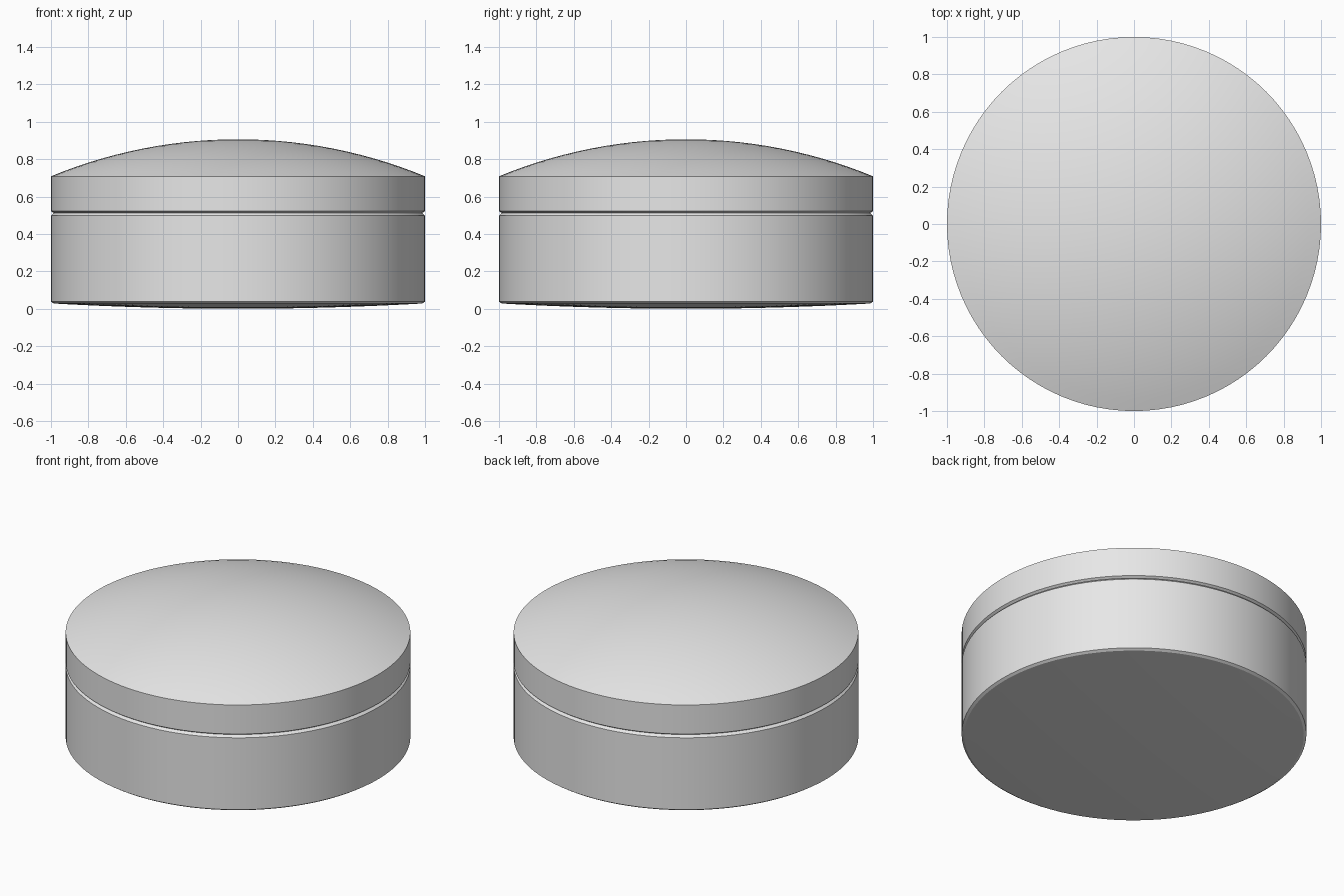
import bpy, bmesh, math
from mathutils import Vector

SIDES = 96
RINGS = 14

cube = bpy.data.objects.get("Cube")
if cube:
    bpy.data.objects.remove(cube, do_unlink=True)

grey = bpy.data.materials.new("plain_grey")
grey.use_nodes = True
colour = (0.8, 0.8, 0.8, 1.0)
grey.diffuse_color = colour
grey.node_tree.nodes["Principled BSDF"].inputs["Base Color"].default_value = colour


def dome(radius, z_rim, z_centre):
    """Circular arc profile from the rim to the axis."""
    rise = z_centre - z_rim
    ball = (radius ** 2 + rise ** 2) / (2 * abs(rise))
    sign = math.copysign(1, rise)
    sweep = math.asin(radius / ball)
    points = []
    for i in range(RINGS, -1, -1):
        a = sweep * i / RINGS
        points.append((ball * math.sin(a), z_centre - sign * ball * (1 - math.cos(a))))
    return points


def lathe(name, profile):
    """Spin a closed (radius, height) profile about the z axis."""
    bm = bmesh.new()
    verts = [bm.verts.new((r, 0, z)) for r, z in profile]
    edges = [bm.edges.new(pair) for pair in zip(verts, verts[1:])]
    bmesh.ops.spin(bm, geom=verts + edges, cent=Vector(), axis=Vector((0, 0, 1)),
                   angle=math.tau, steps=SIDES, use_duplicate=False)
    bmesh.ops.remove_doubles(bm, verts=bm.verts, dist=0.0005)
    bmesh.ops.recalc_face_normals(bm, faces=bm.faces)
    mesh = bpy.data.meshes.new(name)
    bm.to_mesh(mesh)
    bm.free()
    mesh.materials.append(grey)
    obj = bpy.data.objects.new(name, mesh)
    bpy.context.collection.objects.link(obj)
    bpy.ops.object.select_all(action='DESELECT')
    obj.select_set(True)
    bpy.context.view_layer.objects.active = obj
    bpy.ops.object.shade_smooth_by_angle(angle=math.radians(25))
    return obj


# Base: slightly bulged underside, bevelled foot and bevelled top rim
underside = dome(0.985, 0.028, 0.0)[::-1]
lathe("box_base", underside + [(1, 0.038), (1, 0.498), (0.985, 0.512), (0, 0.512)])

# Lid: bevelled lower rim, straight band and domed top
lathe("box_lid", [(0, 0.513), (0.987, 0.513), (1, 0.522)] + dome(1, 0.708, 0.906))
